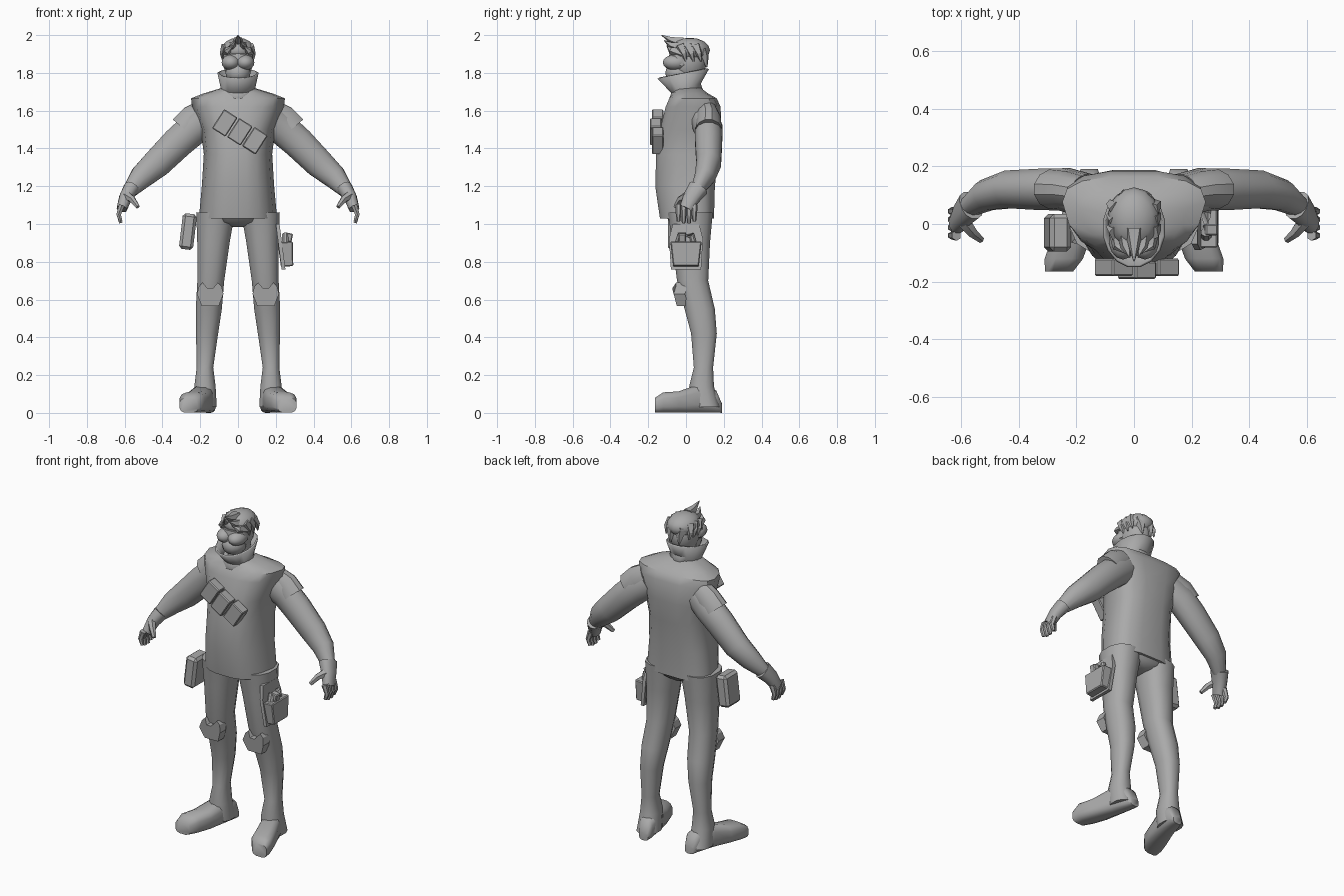
import bpy, bmesh, math
from mathutils import Vector, Matrix

if "Cube" in bpy.data.objects:
    bpy.data.objects.remove(bpy.data.objects["Cube"])

grey = bpy.data.materials.new("plain_grey")
grey.use_nodes = True
grey.diffuse_color = (0.4, 0.4, 0.4, 1)
grey.node_tree.nodes["Principled BSDF"].inputs["Base Color"].default_value = grey.diffuse_color

SIDES = {"left": 1, "right": -1}


def finish(name, bm, angle=40):
    """Turn a bmesh into a named, shaded object."""
    bmesh.ops.recalc_face_normals(bm, faces=bm.faces)
    mesh = bpy.data.meshes.new(name)
    bm.to_mesh(mesh)
    bm.free()
    mesh.materials.append(grey)
    ob = bpy.data.objects.new(name, mesh)
    bpy.context.collection.objects.link(ob)
    bpy.ops.object.select_all(action='DESELECT')
    bpy.context.view_layer.objects.active = ob
    ob.select_set(True)
    bpy.ops.object.shade_smooth_by_angle(angle=math.radians(angle))
    return ob


def squared(value, power):
    """Push a sine or cosine outwards to square off a round section."""
    return math.copysign(abs(value) ** power, value)


def loft(name, rings, sides=12, power=1, caps=True, taper=0, angle=40):
    """Skin a list of rings, each given as (centre, u axis, v axis)."""
    bm = bmesh.new()
    loops = []
    for centre, u, v in rings:
        loop = []
        for i in range(sides):
            turn = math.tau * (i + 0.5) / sides
            across = squared(math.cos(turn), power)
            along = squared(math.sin(turn), power)
            spot = Vector(centre) + Vector(u) * across * (1 + taper * along) + Vector(v) * along
            loop.append(bm.verts.new(spot))
        loops.append(loop)
    for low, high in zip(loops, loops[1:]):
        for i in range(sides):
            j = (i + 1) % sides
            bm.faces.new((low[i], low[j], high[j], high[i]))
    if caps:
        bm.faces.new(loops[0])
        bm.faces.new(loops[-1])
    return finish(name, bm, angle)


def stack(name, rows, **options):
    """Loft upright rings from rows of (height, half width, front, back)."""
    rings = []
    for height, half, front, back in rows:
        centre = (0, (front + back) / 2, height)
        rings.append((centre, (half, 0, 0), (0, (back - front) / 2, 0)))
    return loft(name, rings, **options)


def tube(name, points, start, end, side=1, curve=1, depth=1, **options):
    """Loft a tapering tube along a path; depth flattens or widens it."""
    path = [Vector((side * x, y, z)) for x, y, z in points]
    last = len(path) - 1
    rings = []
    for i, point in enumerate(path):
        heading = (path[min(i + 1, last)] - path[max(i - 1, 0)]).normalized()
        reference = Vector((1, 0, 0)) if abs(heading.y) > 0.85 else Vector((0, 1, 0))
        u = heading.cross(reference).normalized()
        v = u.cross(heading)
        radius = start + (end - start) * (i / last) ** curve
        rings.append((point, u * radius, v * radius * depth))
    return loft(name, rings, **options)


def ellipsoid(name, centre, radii):
    bm = bmesh.new()
    bmesh.ops.create_uvsphere(bm, u_segments=14, v_segments=8, radius=1)
    bm.transform(Matrix.Translation(centre) @ Matrix.Diagonal((*radii, 1)))
    return finish(name, bm)


def block(name, centre, size, tilt=0, bevel=0.005, narrow=1):
    """Bevelled box tilted sideways; narrow scales its lower end."""
    bm = bmesh.new()
    bmesh.ops.create_cube(bm, size=1)
    for vert in bm.verts:
        across = narrow if vert.co.z < 0 else 1
        vert.co = (vert.co.x * size[0] * across, vert.co.y * size[1] * across, vert.co.z * size[2])
    bmesh.ops.bevel(bm, geom=bm.edges[:], offset=bevel, segments=1, affect='EDGES')
    bm.transform(Matrix.Translation(centre) @ Matrix.Rotation(tilt, 4, 'Y'))
    return finish(name, bm, 30)


def plate(name, outline, place, thickness):
    """Extrude a half outline, closed by its mirror, placed by a rule."""
    outline = outline + [(-a, b) for a, b in reversed(outline)]
    bm = bmesh.new()
    face = bm.faces.new([bm.verts.new(place(a, b)) for a, b in outline])
    grown = bmesh.ops.extrude_face_region(bm, geom=[face])["geom"]
    verts = [part for part in grown if isinstance(part, bmesh.types.BMVert)]
    bmesh.ops.translate(bm, verts=verts, vec=thickness)
    return finish(name, bm, 30)


# Jacket, wider across the back than the chest, with square shoulders
stack("jacket", [
    (1.03, .2, -.14, .15), (1.2, .185, -.165, .155), (1.37, .175, -.16, .175),
    (1.5, .19, -.14, .19), (1.62, .235, -.11, .185), (1.665, .24, -.09, .165),
    (1.69, .18, -.07, .12), (1.72, .085, -.06, .08)], sides=16, power=.72, taper=.16)
stack("pelvis", [(.985, .03, -.03, .1), (1.01, .15, -.09, .13), (1.06, .19, -.12, .15)], power=.8)

# Flared open collar
collar = loft("collar", [
    ((0, lean, height), (wide, 0, 0), (0, deep, .025))
    for height, wide, deep, lean in [(1.66, .09, .09, 0), (1.72, .082, .07, 0), (1.8, .1, .13, -.015)]],
    sides=16, caps=False)
collar.modifiers.new("thickness", 'SOLIDIFY').thickness = 0.01

# Head and hair
stack("neck", [(1.68, .06, -.05, .06), (1.85, .07, -.05, .09)])
ellipsoid("skull", (0, .01, 1.86), (.08, .1, .11))
ellipsoid("jaw", (0, -.035, 1.8), (.068, .075, .06))
stack("eyewear_band", [(1.84, .084, -.1, .03), (1.9, .08, -.09, .03)])
ellipsoid("hair", (0, .02, 1.92), (.09, .107, .066))
for i in range(5):
    offset = (i - 2) * 0.028
    top = 2 - abs(offset)
    reach = 0.05 - abs(offset) / 2
    tube("fringe_lock", [(offset, -.02, top - .04), (offset, -.08, top - .025), (offset / 2, -.08 - reach, top)],
         .035, .002, sides=5, angle=20)

for label, s in SIDES.items():
    ellipsoid(label + "_lens", (s * .038, -.055, 1.855), (.05, .068, .042))

    # Locks of hair behind the temple
    for i in range(3):
        back = i * 0.04
        tube(label + "_side_lock", [(.06, back - .03, 1.94), (.08, back - .01, 1.9), (.078, back, 1.86)],
             .03, .004, side=s, sides=5, angle=20)
    tube(label + "_nape_lock", [(.03, .08, 1.92), (.03, .1, 1.88), (.03, .11, 1.83)],
         .04, .004, side=s, sides=5, angle=20)

    # Arm and flared short sleeve
    tube(label + "_arm", [(.17, .1, 1.55), (.24, .12, 1.5), (.32, .12, 1.43), (.43, .12, 1.32),
                          (.51, .1, 1.25), (.57, .06, 1.18)], .09, .042, side=s, curve=3, depth=.85)
    tube(label + "_sleeve", [(.18, .11, 1.58), (.23, .12, 1.55), (.275, .12, 1.495)],
         .08, .095, side=s, depth=.75, angle=30)

    # Hand, curled fingers and thumb
    tube(label + "_palm", [(.565, .065, 1.19), (.595, .03, 1.14), (.615, 0, 1.08)],
         .042, .028, side=s, depth=1.3, power=.85)
    for i in range(4):
        y = 0.028 * i - 0.04
        tip = 1 + abs(i - 1.5) * 0.01
        tube(label + "_finger", [(.615, y, 1.1), (.632, y, 1.05), (.62, y, tip)], .018, .01, side=s, sides=6)
    tube(label + "_thumb", [(.59, .01, 1.15), (.56, -.03, 1.13), (.53, -.055, 1.09)],
         .026, .012, side=s, sides=6)

    # Trouser leg running into the boot, leaning outwards towards the ankle
    leg = []
    for height, front, back in [(.03, .03, .18), (.14, .015, .15), (.24, .04, .145), (.42, .025, .165),
                                (.55, -.01, .155), (.7, -.05, .12), (.9, -.075, .13), (1.06, -.1, .145)]:
        deep = (back - front) / 2
        centre = s * min(.193 - height * .07, .175)
        leg.append(((centre, front + deep, height), (deep * .86, 0, 0), (0, deep, 0)))
    loft(label + "_leg", leg, power=.85)

    # Foot with the toe splayed out
    foot = []
    for y, half, top in [(.19, .03, .05), (.16, .045, .12), (.06, .058, .15), (-.04, .068, .115),
                         (-.12, .068, .11), (-.165, .05, .08)]:
        splay = 0.155 + 0.105 * ((0.19 - y) / 0.355) ** 1.3
        foot.append(((s * splay, y, top / 2), (half, 0, 0), (0, 0, top / 2)))
    loft(label + "_foot", foot, power=.65, angle=60)

    # Notched knee pad
    plate(label + "_knee_pad", [(.045, .565), (.07, .63), (.06, .67), (.04, .69), (.015, .66)],
          lambda a, b: Vector((s * .147 + a, -.09 + abs(b - .63) * .4 + abs(a) * .35, b)), (0, .06, 0))

# Row of slanted chest pouches, the middle one furthest forward
for i in range(3):
    block("chest_pouch", (-.07 + i * .08, -.15 - (i == 1) * .01, 1.535 - i * .047), (.085, .06, .12), tilt=.57)

# Pouch leaning on the right hip
block("hip_pouch", (-.265, -.03, .96), (.075, .13, .19), tilt=.12, bevel=.015)

# Tool holster on the left thigh
block("holster", (.255, 0, .84), (.08, .165, .13), tilt=-.08, narrow=.82)
plate("holster_backing", [(.08, .76), (.09, .92), (.07, 1)],
      lambda a, b: Vector((.2 + (1 - b) * .13, a, b)), (.02, 0, 0))
tube("tool_handle", [(.25, -.045, .88), (.25, -.03, .94), (.25, .03, .94), (.25, .045, .88)],
     .02, .018, sides=8)
block("tool_head", (.265, -.02, .93), (.045, .04, .045), tilt=.2)
